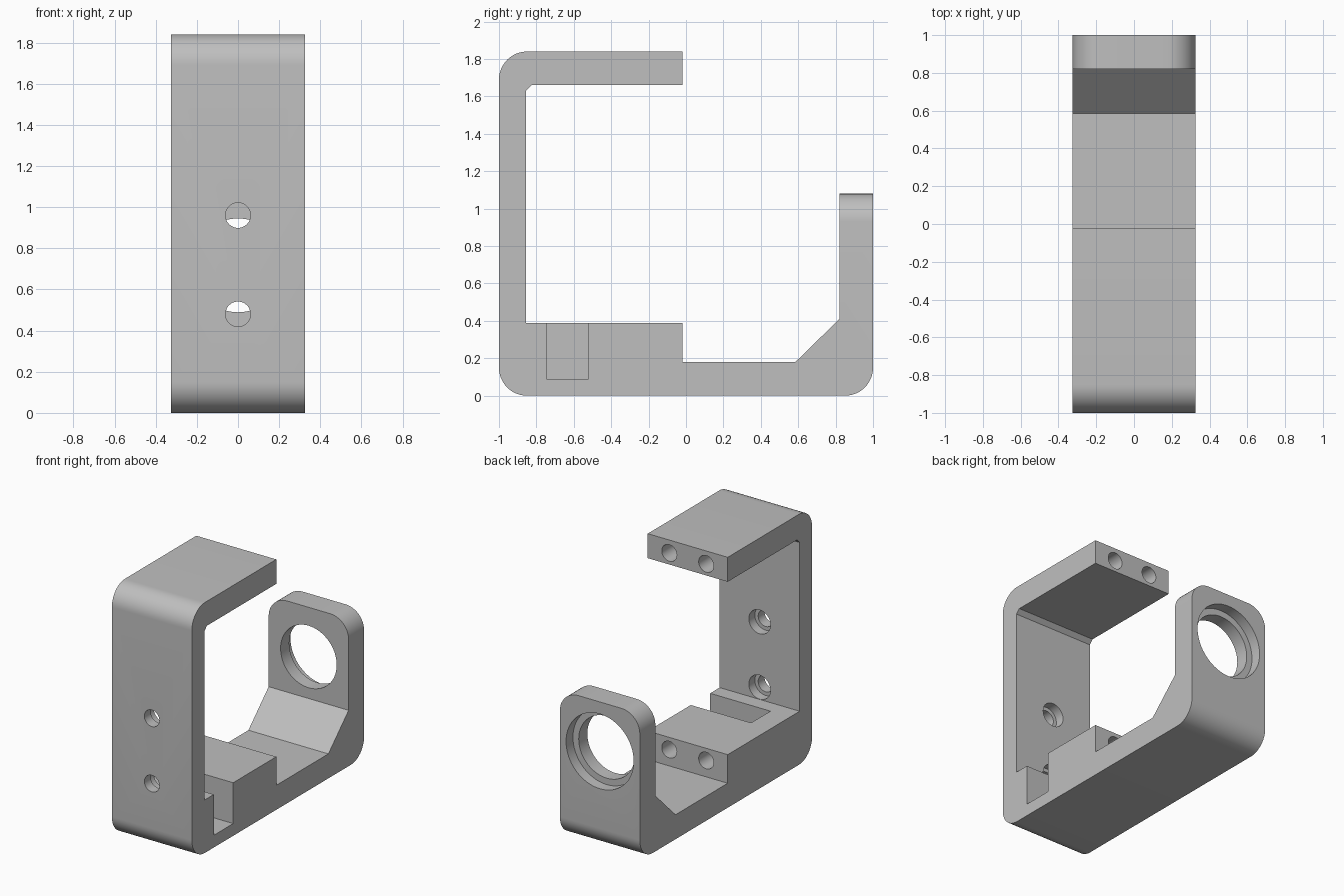
import bpy
import bmesh
import math
from mathutils import Matrix

cube = bpy.data.objects.get("Cube")
if cube:
    bpy.data.objects.remove(cube, do_unlink=True)

HALF = 0.325      # half width of the bracket
ROUND = 0.15      # outer corner radius

grey = bpy.data.materials.new("plain grey")
grey.use_nodes = True
grey.diffuse_color = (0.52, 0.52, 0.52, 1)
grey.node_tree.nodes["Principled BSDF"].inputs["Base Color"].default_value = grey.diffuse_color


def make_object(name, bm):
    bmesh.ops.recalc_face_normals(bm, faces=bm.faces[:])
    mesh = bpy.data.meshes.new(name)
    bm.to_mesh(mesh)
    bm.free()
    mesh.materials.append(grey)
    obj = bpy.data.objects.new(name, mesh)
    bpy.context.collection.objects.link(obj)
    return obj


def bore(name, x, z, radius, y0, y1, sides=48):
    """Cylindrical cutter along y."""
    bm = bmesh.new()
    place = Matrix.Translation((x, (y0 + y1) / 2, z)) @ Matrix.Rotation(math.pi / 2, 4, "X")
    bmesh.ops.create_cone(bm, cap_ends=True, segments=sides, radius1=radius,
                          radius2=radius, depth=y1 - y0, matrix=place)
    return make_object(name, bm)


def block(name, low, high):
    """Box cutter between two corners."""
    bm = bmesh.new()
    size = [b - a for a, b in zip(low, high)]
    mid = [(a + b) / 2 for a, b in zip(low, high)]
    bmesh.ops.create_cube(bm, size=1, matrix=Matrix.Translation(mid) @ Matrix.Diagonal((*size, 1)))
    return make_object(name, bm)


# Side profile (y, z) extruded across the width
profile = [(-1, 0), (1, 0), (1, 1.08), (0.82, 1.08), (0.82, 0.41), (0.585, 0.18),
           (-0.02, 0.18), (-0.02, 0.39), (-0.855, 0.39), (-0.855, 1.63),
           (-0.825, 1.66), (-0.02, 1.66), (-0.02, 1.84), (-1, 1.84)]
bm = bmesh.new()
face = bm.faces.new([bm.verts.new((-HALF, y, z)) for y, z in profile])
side = bmesh.ops.extrude_face_region(bm, geom=[face])["geom"]
for v in side:
    if isinstance(v, bmesh.types.BMVert):
        v.co.x = HALF
bmesh.ops.recalc_face_normals(bm, faces=bm.faces[:])


def wants_rounding(edge):
    a, b = (v.co for v in edge.verts)
    mid = (a + b) / 2
    across = abs(a.x - b.x) > 0.1
    outer = abs(mid.y) > 0.99 and (mid.z < 0.01 or mid.z > 1.8)
    arm_top = abs(a.y - b.y) > 0.1 and mid.y > 0.85 and mid.z > 1.07
    return (across and outer) or arm_top


# Round the outer corners and the top of the rear arm
bmesh.ops.bevel(bm, geom=[e for e in bm.edges if wants_rounding(e)], offset=ROUND,
                segments=12, profile=0.5, affect="EDGES")
bracket = make_object("clamp_bracket", bm)

# Cutters: side slot, large stepped bore, wall screw holes, end pin holes
cutters = [
    block("slot_cutter", (-0.165, -0.745, 0.09), (0.5, -0.52, 0.6)),
    bore("arm_bore_cutter", 0, 0.717, 0.228, 0.7, 1.1, 64),
    bore("arm_step_cutter", 0, 0.717, 0.275, 0.92, 1.1, 64),
]
for z in (0.48, 0.96):
    cutters.append(bore("screw_hole_cutter", 0, z, 0.061, -1.1, -0.8))
    cutters.append(bore("screw_step_cutter", 0, z, 0.088, -0.925, -0.8))
for z in (0.3, 1.745):
    for x in (-0.15, 0.15):
        cutters.append(bore("pin_hole_cutter", x, z, 0.061, -0.4, 0.1))

for cutter in cutters:
    cutter.hide_render = True
    mod = bracket.modifiers.new(cutter.name, "BOOLEAN")
    mod.operation = "DIFFERENCE"
    mod.solver = "EXACT"
    mod.object = cutter

# Apply the cuts and remove the cutters
depsgraph = bpy.context.evaluated_depsgraph_get()
result = bpy.data.meshes.new_from_object(bracket.evaluated_get(depsgraph))
bracket.modifiers.clear()
bracket.data = result
for cutter in cutters:
    bpy.data.objects.remove(cutter, do_unlink=True)

bpy.ops.object.select_all(action="DESELECT")
bracket.select_set(True)
bpy.context.view_layer.objects.active = bracket
bpy.ops.object.shade_smooth_by_angle(angle=math.radians(30))
